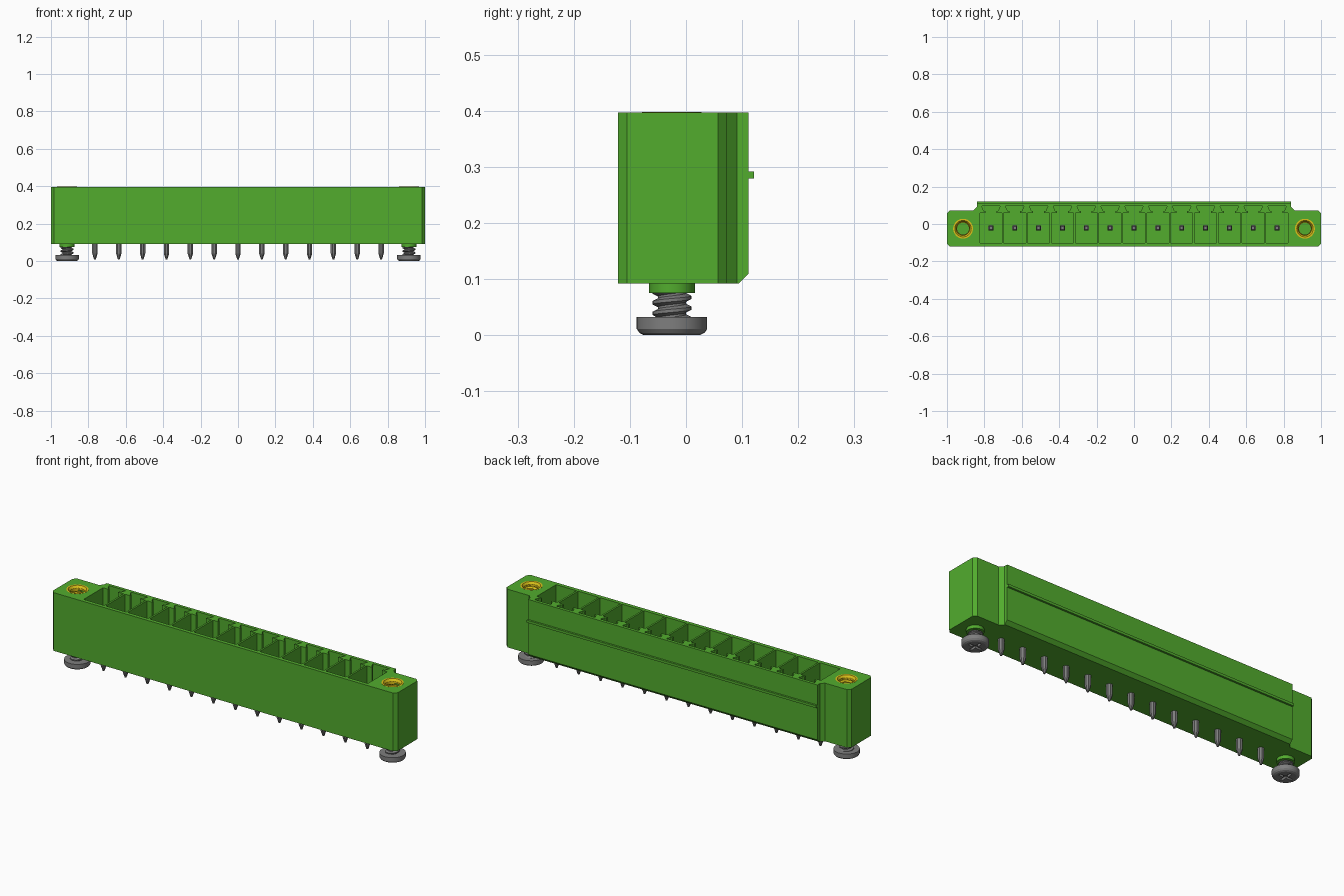
import bpy, bmesh, math
from mathutils import Matrix

cube = bpy.data.objects.get("Cube")
if cube:
    bpy.data.objects.remove(cube, do_unlink=True)


def material(name, rgb, rough=0.5):
    m = bpy.data.materials.new(name)
    m.use_nodes = True
    m.diffuse_color = (*rgb, 1)
    bsdf = m.node_tree.nodes["Principled BSDF"]
    bsdf.inputs["Base Color"].default_value = (*rgb, 1)
    bsdf.inputs["Roughness"].default_value = rough
    return m


GREEN = material("green plastic", (0.084, 0.413, 0.027))
STEEL = material("grey metal", (0.21, 0.21, 0.21))
BRASS = material("yellow brass", (0.72, 0.54, 0.01))

PITCH = 0.1275
PINS = 13
PIN_Y = -0.021
SCREW_X, SCREW_Y = 0.914, -0.025
BOTTOM, TOP = 0.092, 0.397


def finish(bm, name, mat, loc=(0, 0, 0), smooth=False, recalc=True):
    if recalc:
        bmesh.ops.recalc_face_normals(bm, faces=bm.faces[:])
    me = bpy.data.meshes.new(name)
    bm.to_mesh(me)
    bm.free()
    me.materials.append(mat)
    ob = bpy.data.objects.new(name, me)
    ob.location = loc
    bpy.context.collection.objects.link(ob)
    if smooth:
        bpy.ops.object.select_all(action='DESELECT')
        ob.select_set(True)
        bpy.context.view_layer.objects.active = ob
        bpy.ops.object.shade_smooth_by_angle(angle=math.radians(30))
    return ob


def prism(bm, pts, z0, z1):
    """Extrude an xy outline from z0 to z1."""
    face = bm.faces.new([bm.verts.new((x, y, z0)) for x, y in pts])
    geom = bmesh.ops.extrude_face_region(bm, geom=[face])["geom"]
    for v in geom:
        if isinstance(v, bmesh.types.BMVert):
            v.co.z = z1


def box(bm, x0, x1, y0, y1, z0, z1):
    prism(bm, [(x0, y0), (x1, y0), (x1, y1), (x0, y1)], z0, z1)


def lathe(bm, profile, n, closed=False, turn=0.0):
    """Revolve (radius, z) pairs round z; open profiles get end caps."""
    rings = [[bm.verts.new((r * math.cos(turn + math.tau * i / n),
                            r * math.sin(turn + math.tau * i / n), z))
              for i in range(n)] for r, z in profile]
    pairs = list(zip(rings, rings[1:]))
    if closed:
        pairs.append((rings[-1], rings[0]))
    else:
        bm.faces.new(rings[0])
        bm.faces.new(rings[-1])
    for a, b in pairs:
        for i in range(n):
            j = (i + 1) % n
            bm.faces.new((a[i], a[j], b[j], b[i]))


def thread(bm, root, crest, z0, turns, pitch, n=32, inner=False):
    """Helical thread surface with flat roots and crests."""
    shape = [(0, root), (0.2, root), (0.45, crest), (0.75, crest)]
    rows = [(t + p, r) for t in range(turns) for p, r in shape]
    grid = [[bm.verts.new((r * math.cos(math.tau * i / n), r * math.sin(math.tau * i / n),
                           z0 + pitch * (t + i / n))) for i in range(n + 1)]
            for t, r in rows]
    for a, b in zip(grid, grid[1:]):
        for i in range(n):
            quad = (a[i], a[i + 1], b[i + 1], b[i])
            bm.faces.new(quad[::-1] if inner else quad)
    bmesh.ops.remove_doubles(bm, verts=bm.verts[:], dist=1e-5)


def cut(target, cutter):
    mod = target.modifiers.new("cut", 'BOOLEAN')
    mod.operation = 'DIFFERENCE'
    mod.solver = 'EXACT'
    mod.object = cutter
    bpy.context.view_layer.objects.active = target
    bpy.ops.object.modifier_apply(modifier=mod.name)
    bpy.data.objects.remove(cutter, do_unlink=True)


# Housing: flanged outline with a deeper middle at the back
half = [(0.984, -0.121), (1.0, -0.105), (1.0, 0.057), (0.984, 0.073),
        (0.858, 0.073), (0.84, 0.091), (0.84, 0.111)]
outline = half + [(-x, y) for x, y in reversed(half)]
bm = bmesh.new()
prism(bm, outline, BOTTOM, TOP)
bmesh.ops.bisect_plane(bm, geom=bm.verts[:] + bm.edges[:] + bm.faces[:],
                       plane_co=(0, 0, 0.109), plane_no=(0, 0, 1))
for v in bm.verts:  # sloped lower back edge
    if v.co.z < 0.1 and v.co.y > 0.1:
        v.co.y = 0.094
housing = finish(bm, "housing", GREEN)

# Contact pockets, each opening into a dovetail keyway at the back
side = [(0.059, -0.101), (0.059, 0.059), (0.029, 0.059), (0.029, 0.069),
        (0.038, 0.069), (0.049, 0.095)]
bm = bmesh.new()
for i in range(PINS):
    cx = (i - (PINS - 1) / 2) * PITCH
    pts = [(cx + x, y) for x, y in side] + [(cx - x, y) for x, y in reversed(side)]
    prism(bm, pts, 0.14, TOP + 0.03)
cutter = finish(bm, "pocket_cutter", GREEN)
cutter.hide_render = True
cut(housing, cutter)

# Blind holes for the threaded inserts
for s in (-1, 1):
    bm = bmesh.new()
    lathe(bm, [(0.0525, 0.22), (0.0525, TOP + 0.03)], 32)
    cutter = finish(bm, "hole_cutter", GREEN, (s * SCREW_X, SCREW_Y, 0))
    cutter.hide_render = True
    cut(housing, cutter)

# Rib along the back
bm = bmesh.new()
box(bm, -0.84, 0.84, 0.105, 0.121, 0.279, 0.292)
finish(bm, "back_rib", GREEN)

# Contact pins: round-ish tapered tail, square blade
bm = bmesh.new()
lathe(bm, [(0.005, 0.009), (0.0155, 0.04), (0.0155, 0.142)], 8, turn=math.pi / 8)
q = math.sqrt(0.5)
lathe(bm, [(0.013 / q, 0.13), (0.013 / q, 0.30), (0.008 / q, 0.32)], 4, turn=math.pi / 4)
pin = finish(bm, "contact_pin", STEEL)
for i in range(PINS):
    ob = pin if i == 0 else pin.copy()
    if i:
        bpy.context.collection.objects.link(ob)
    ob.location = ((i - (PINS - 1) / 2) * PITCH, PIN_Y, 0)

# Mounting hardware at both ends
for s, label in ((1, "left"), (-1, "right")):
    loc = (s * SCREW_X, SCREW_Y, 0)

    bm = bmesh.new()
    lathe(bm, [(0.041, 0.075), (0.041, 0.10)], 32)
    finish(bm, label + "_collar", GREEN, loc, True)

    bm = bmesh.new()
    lathe(bm, [(0.05, 0.0), (0.058, 0.004), (0.0628, 0.011), (0.0628, 0.032)], 40)
    head = finish(bm, label + "_screw_head", STEEL, loc)
    bm = bmesh.new()
    a, b = 0.0065, 0.036
    arm = [(b, -a), (b, a), (a, a), (a, b), (-a, b), (-a, a)]
    prism(bm, arm + [(-x, -y) for x, y in arm], -0.02, 0.012)
    cutter = finish(bm, "cross_cutter", STEEL, loc)
    cutter.hide_render = True
    cut(head, cutter)
    bpy.ops.object.select_all(action='DESELECT')
    head.select_set(True)
    bpy.context.view_layer.objects.active = head
    bpy.ops.object.shade_smooth_by_angle(angle=math.radians(25))

    bm = bmesh.new()
    thread(bm, 0.025, 0.0345, 0.013, 5, 0.019)
    finish(bm, label + "_screw_thread", STEEL, loc, True, recalc=False)

    # Brass insert: countersunk rim over an inner thread
    bm = bmesh.new()
    lathe(bm, [(0.053, TOP + 0.0005), (0.044, TOP + 0.0005), (0.036, 0.386),
               (0.036, 0.376), (0.053, 0.376)], 32, closed=True)
    finish(bm, label + "_insert_rim", BRASS, loc, True)
    bm = bmesh.new()
    thread(bm, 0.041, 0.032, 0.215, 8, 0.02, inner=True)
    finish(bm, label + "_insert_thread", BRASS, loc, True, recalc=False)
